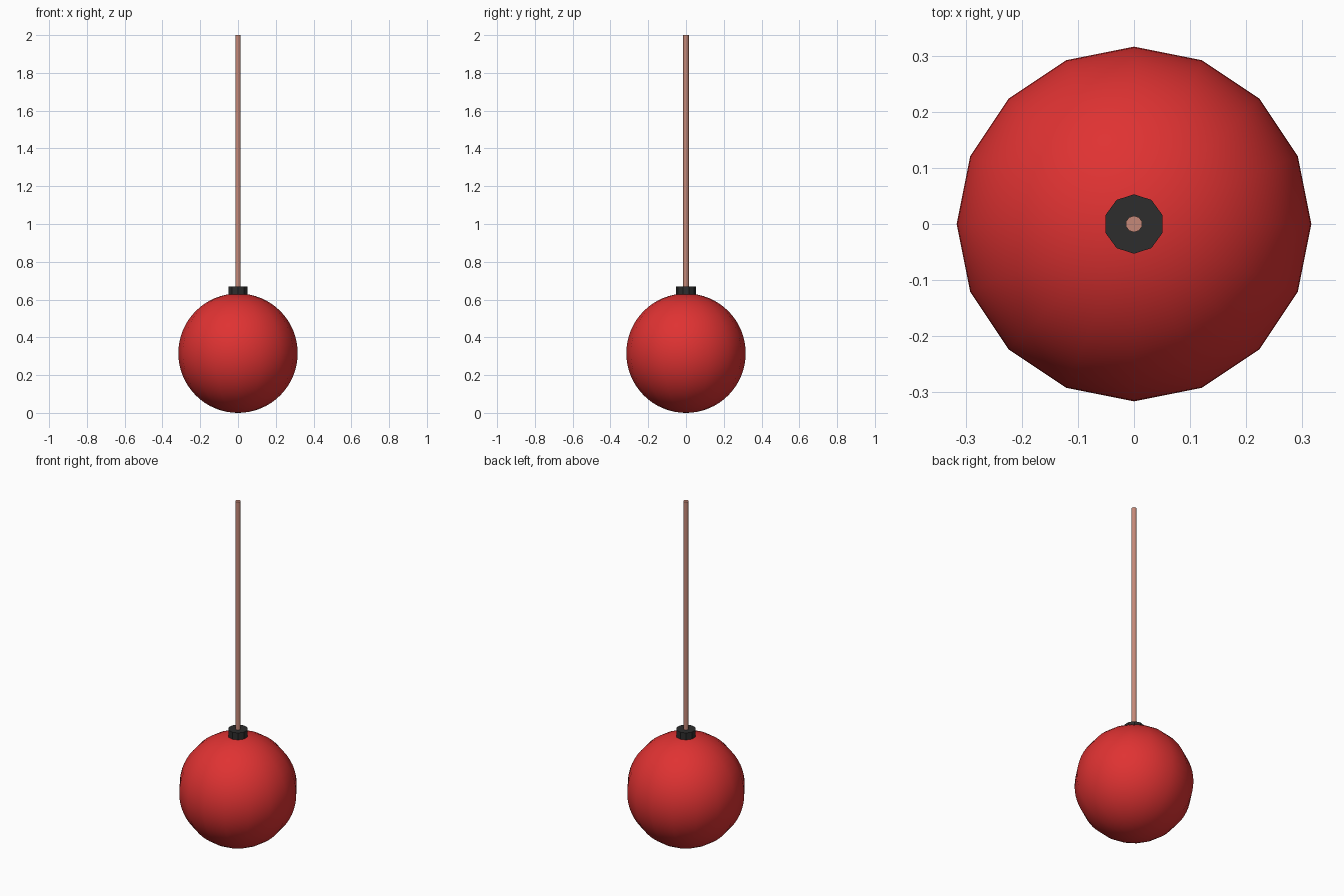
import bpy, math

if "Cube" in bpy.data.objects:
    bpy.data.objects.remove(bpy.data.objects["Cube"])

def material(name, rgb):
    m = bpy.data.materials.new(name)
    m.diffuse_color = (*rgb, 1)
    m.use_nodes = True
    m.node_tree.nodes["Principled BSDF"].inputs["Base Color"].default_value = m.diffuse_color
    return m

RED = material("red", (0.74, 0.032, 0.032))
BLACK = material("black", (0.026, 0.026, 0.026))
COPPER = material("copper", (0.56, 0.25, 0.19))

R = 0.316  # ball radius

def finish(name, mat, angle):
    ob = bpy.context.object
    ob.name = name
    ob.data.materials.append(mat)
    bpy.ops.object.shade_smooth_by_angle(angle=math.radians(angle))
    return ob

def cylinder(name, mat, radius, z0, z1, sides, angle):
    bpy.ops.mesh.primitive_cylinder_add(vertices=sides, radius=radius, depth=z1 - z0,
                                        location=(0, 0, (z0 + z1) / 2))
    return finish(name, mat, angle)

# Ball: 16 segments around, finely ringed from pole to pole
bpy.ops.mesh.primitive_uv_sphere_add(segments=16, ring_count=32, radius=R, location=(0, 0, R))
finish("ball", RED, 40)

# Collar on top of the ball, decagonal with crisp edges
cylinder("collar", BLACK, 0.053, 0.60, 0.668, 10, 20)

# Hanging rod
cylinder("rod", COPPER, 0.0148, 0.64, 2.0, 10, 40)
